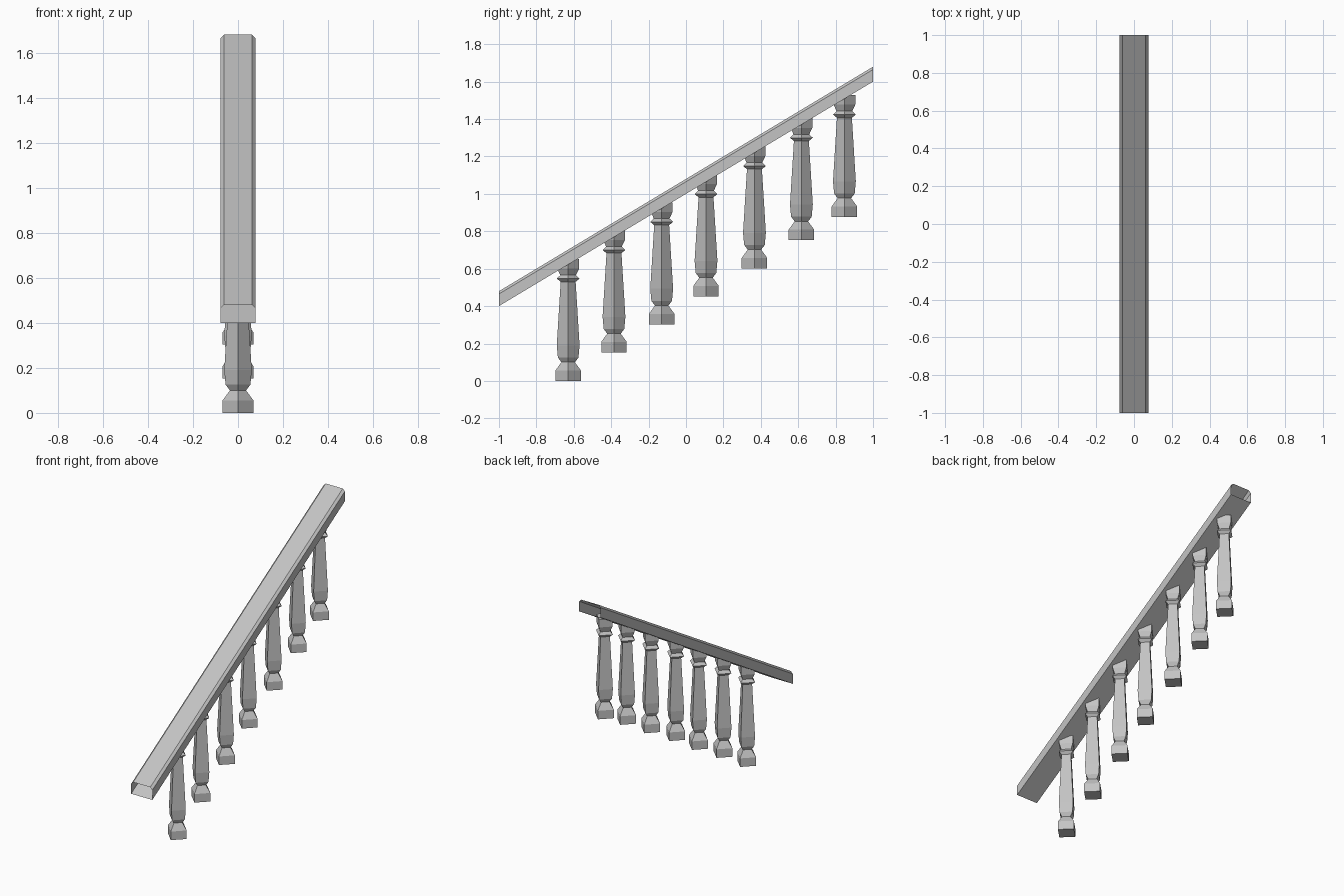
import bpy, bmesh
from math import cos, sin, pi

cube = bpy.data.objects.get("Cube")
if cube:
    bpy.data.objects.remove(cube)

grey = bpy.data.materials.new("stone grey")
grey.use_nodes = True
colour = (0.55, 0.55, 0.55, 1)
grey.diffuse_color = colour
grey.node_tree.nodes["Principled BSDF"].inputs["Base Color"].default_value = colour


def loft(name, rings, cap_start=False):
    """Skin a list of equal closed rings with flat quads."""
    bm = bmesh.new()
    loops = [[bm.verts.new(p) for p in ring] for ring in rings]
    count = len(loops[0])
    for low, high in zip(loops, loops[1:]):
        for i in range(count):
            j = (i + 1) % count
            bm.faces.new((low[i], low[j], high[j], high[i]))
    if cap_start:
        bm.faces.new(loops[0][::-1])
        bm.faces.new(loops[-1])
    bmesh.ops.recalc_face_normals(bm, faces=bm.faces)
    mesh = bpy.data.meshes.new(name)
    bm.to_mesh(mesh)
    bm.free()
    mesh.materials.append(grey)
    obj = bpy.data.objects.new(name, mesh)
    bpy.context.collection.objects.link(obj)
    return obj


# Sloping handrail: a hollow, open-ended section with chamfered top edges
half = [(0.077, 0), (0.077, 0.065), (0.062, 0.08)]
section = half + [(-x, z) for x, z in reversed(half)]
loft("handrail", [[(x, y, z + 1 + 0.6 * y) for x, z in section] for y in (-1, 1)])

# Four-sided turned baluster, corners on the axes: (radius, height)
profile = [(0.068, 0), (0.068, 0.056), (0.036, 0.1), (0.055, 0.125),
           (0.061, 0.19), (0.04, 0.53), (0.061, 0.547), (0.042, 0.565),
           (0.058, 0.6), (0.058, 0.652)]
rings = [[(r * cos(k * pi / 2), r * sin(k * pi / 2), z) for k in range(4)]
         for r, z in profile]
baluster = loft("baluster_1", rings, cap_start=True)

# Repeat up the slope
places = [(-0.63, 0), (-0.385, 0.153), (-0.13, 0.303), (0.107, 0.452),
          (0.366, 0.602), (0.617, 0.753), (0.847, 0.877)]
for n, (y, z) in enumerate(places):
    obj = baluster
    if n:
        obj = bpy.data.objects.new(f"baluster_{n + 1}", baluster.data)
        bpy.context.collection.objects.link(obj)
    obj.location = (0, y, z)
